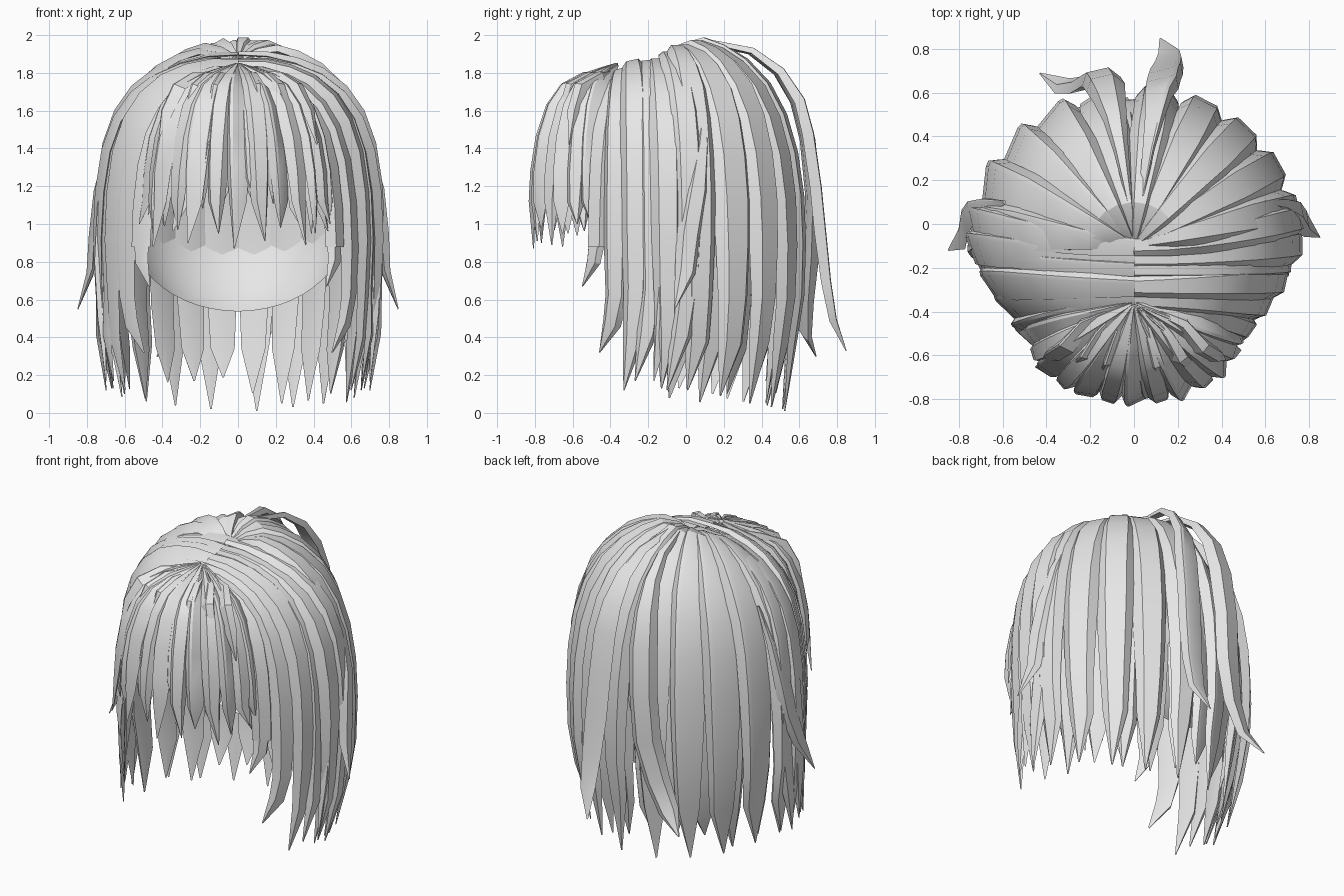
import bpy, bmesh, math, random
from mathutils import Vector as V

if "Cube" in bpy.data.objects:
    bpy.data.objects.remove(bpy.data.objects["Cube"])

random.seed(4)
grey = bpy.data.materials.new("light grey")
grey.diffuse_color = (0.8, 0.8, 0.8, 1)
grey.use_nodes = True
grey.node_tree.nodes["Principled BSDF"].inputs["Base Color"].default_value = grey.diffuse_color


def finish(name, bm, angle=28):
    me = bpy.data.meshes.new(name)
    bm.to_mesh(me)
    bm.free()
    ob = bpy.data.objects.new(name, me)
    bpy.context.collection.objects.link(ob)
    me.materials.append(grey)
    bpy.ops.object.select_all(action='DESELECT')
    ob.select_set(True)
    bpy.context.view_layer.objects.active = ob
    bpy.ops.object.shade_smooth_by_angle(angle=math.radians(angle))
    return ob


def strand(bm, pts, width, root=0.15, thick=0.05, centre=(0, -0.1, 1.1), lean=1):
    """Ridged lock of hair swept along pts, tapering to a point."""
    pts = [V(p) for p in pts]
    n = len(pts) - 1
    section = [(-.5, -1), (-.27 * lean - .05, .1), (.30 - .05 * lean, .1), (.5, -1), (0, -1.2)]
    rings = []
    for i, p in enumerate(pts):
        t = i / n
        w = width * min(1, root + (1 - root) * t / 0.42) * (1 if t < .7 else 1 - .45 * (t - .7) / .3)
        d = thick * min(1, .35 + t * 1.8) * (1 if t < .7 else 1 - .6 * (t - .7) / .3)
        if i == n:
            w, d = width * .04, .004
        tan = (pts[min(i + 1, n)] - pts[max(i - 1, 0)]).normalized()
        out = p - V(centre)
        out.z = max(0, out.z)
        side = tan.cross(out).normalized()
        nor = side.cross(tan).normalized()
        rings.append([bm.verts.new(p + side * a * w + nor * b * d) for a, b in section])
    for a, b in zip(rings, rings[1:]):
        for k in range(5):
            j = (k + 1) % 5
            bm.faces.new((a[k], a[j], b[j], b[k]))
    bm.faces.new(rings[0][::-1])
    bm.faces.new(rings[-1])
    bmesh.ops.recalc_face_normals(bm, faces=bm.faces)


# skull cap, open along a slanted plane from forehead to nape
bm = bmesh.new()
bmesh.ops.create_uvsphere(bm, u_segments=40, v_segments=24, radius=1)
for v in bm.verts:
    v.co = V((v.co.x * .60, v.co.y * .55 + .02, v.co.z * .70 + 1.13))
bmesh.ops.bisect_plane(bm, geom=bm.verts[:] + bm.edges[:] + bm.faces[:],
                       plane_co=(0, .36, .48), plane_no=(0, -.76, -.65), clear_outer=True)
finish("scalp_cap", bm, 60)

# fall of a lock: share of the sideways reach against height
FALL = [(.03, 1.90), (.14, 1.96), (.27, 1.985), (.42, 1.945), (.58, 1.87), (.74, 1.745), (.86, 1.58),
        (.94, 1.38), (.985, 1.15), (1, .9), (.99, .62), (.94, .38)]


def back_lock(bm, deg, width, tip, scale=1, lift=0, lean=1):
    a = math.radians(deg)
    c, s = math.cos(a), math.sin(a)
    reach = scale / math.sqrt((c / .77) ** 2 + (s / .73) ** 2)
    flat = .07 * (1 - max(0, s))           # the crown is lower towards the sides
    pts = [(c * reach * f, -.1 + s * reach * f,
            z + lift - flat * max(0, 1 - f) * min(1, f * 5)) for f, z in FALL]
    x, y, _ = pts[-1]
    pts.append((x * .93, y * .92 - .05 * abs(c), tip))
    strand(bm, pts, width, lean=lean)


# main fan over the back of the head
bm = bmesh.new()
for i, (deg, w, tip) in enumerate([(81, .20, .01), (63, .21, .03), (46, .22, .05),
                                   (29, .22, .09), (13, .20, .12)]):
    back_lock(bm, deg, w, tip, 1.0, -.012 * (i % 2), 1)
    back_lock(bm, 184 - deg, w, tip + .01, 1.0, -.012 * ((i + 1) % 2), -1)
finish("back_locks", bm)

# shorter fan beneath, filling the gaps
bm = bmesh.new()
for i in range(12):
    deg = 5 + i * 170 / 11
    back_lock(bm, deg, .19, random.uniform(.04, .20), .92, -.045, 1 if i % 2 else -1)
finish("under_locks", bm)

# locks parted in the middle and falling on each side:
# root y, hanging y, root z, reach, tip, width
PARTED = [(-.10, .02, 1.91, .765, (.70, -.10, .12), .17),
          (-.16, -.10, 1.875, .765, (.67, -.13, .13), .17),
          (-.21, -.18, 1.865, .715, (.66, -.27, .17), .16),
          (-.29, -.27, 1.865, .69, (.60, -.33, .12), .17),
          (-.35, -.38, 1.82, .615, (.50, -.46, .32), .16),
          (-.37, -.49, 1.79, .535, (.47, -.55, .67), .13)]
SIDE = [(0, 0), (.2, -.0), (.4, -.03), (.58, -.085), (.74, -.18), (.86, -.31), (.94, -.48),
        (.985, -.70), (1, -.95), (.985, -1.2)]
bm = bmesh.new()
for sx in (-1, 1):
    for y0, y1, z0, reach, tip, w in PARTED:
        pts = []
        for f, dz in SIDE:
            k = f ** 1.6
            drop = -dz / 1.2 * max(1.2, 0)
            z = z0 - drop
            z = max(z, tip[2] + .22 * drop)
            pts.append((sx * reach * max(f, -.0), y0 + (y1 - y0) * k, z))
        last = V(pts[-1])
        end = V((sx * tip[0], tip[1], tip[2]))
        mid = last.lerp(end, .5) + V((sx * .025, .015, 0))
        strand(bm, pts + [mid, end], w, root=.55, thick=.045,
               centre=(0, -.12, 1.1), lean=sx)
finish("side_locks", bm)

# loose locks that flick outwards
bm = bmesh.new()
for sx in (-1, 1):
    dy = .03 * sx
    strand(bm, [(sx * .60, .10, 1.63), (sx * .70, .09, 1.42), (sx * .765, .06, 1.18),
                (sx * .79, .02, .95), (sx * .80, -.03 + dy, .75), (sx * .85, -.09 + dy, .55)],
           .13, thick=.04, lean=sx)
    strand(bm, [(sx * .55, -.12, 1.66), (sx * .67, -.10, 1.4), (sx * .74, -.08, 1.1),
                (sx * .755, -.09, .8), (sx * .74, -.12, .5), (sx * .70, -.17, .17)],
           .12, thick=.04, lean=-sx)
strand(bm, [(-.02, .10, 1.97), (-.06, .34, 1.93), (-.09, .5, 1.82), (-.12, .61, 1.66), (-.14, .67, 1.45),
            (-.16, .70, 1.15), (-.18, .69, .85), (-.24, .66, .6), (-.32, .65, .42), (-.43, .69, .30)],
       .18, thick=.05, centre=(0, 0, 1.1))
strand(bm, [(.03, .10, 1.98), (.07, .36, 1.93), (.10, .52, 1.82), (.12, .63, 1.66), (.14, .68, 1.48),
            (.15, .72, 1.2), (.16, .745, .95), (.17, .77, .7), (.17, .80, .5), (.12, .85, .33)],
       .15, thick=.05, centre=(0, 0, 1.1), lean=-1)
finish("loose_locks", bm)

# fringe fanning out from the front of the parting
FRINGE = [(.03, 1.85), (.2, 1.825), (.42, 1.79), (.64, 1.735), (.8, 1.63), (.92, 1.46), (.98, 1.28), (1, 1.12)]


def fringe_lock(bm, deg, width, tip, scale=1, lift=0, lean=1):
    a = math.radians(deg)
    hx, hy = .50 * scale * math.cos(a), -.50 - .33 * scale * math.sin(a)
    pts = [(hx * f, -.36 + (hy + .36) * f, tip + .06 + (z + lift - tip - .06) * 1.0)
           for f, z in FRINGE if z > tip + .1]
    pts.append((hx * 1.01 + .02 * lean, hy * .975, tip))
    strand(bm, pts, width, root=.12, thick=.045, centre=(0, -.45, 1.1), lean=lean)


bm = bmesh.new()
tips = [1.0, 1.0, .95, .89, .98, .91, .87, .95, .90, .97, .88, .94, 1.0]
for i, tip in enumerate(tips):
    fringe_lock(bm, 2 + i * 176 / 12, .125, tip, 1 - .03 * (i % 2), 0, 1 if i % 2 else -1)
for i in range(10):
    fringe_lock(bm, 10 + i * 160 / 9, .11, random.uniform(.93, 1.12), .92, -.03, -1 if i % 2 else 1)
finish("fringe_locks", bm)

# short tufts on top of the fringe
bm = bmesh.new()
for sx in (-1, 1):
    for x, y in ((.10, -.60), (.20, -.57), (.29, -.52)):
        strand(bm, [(sx * x * .35, -.40, 1.81), (sx * x * .8, y + .06, 1.80),
                    (sx * x * 1.12, y - .05, 1.74), (sx * x * 1.35, y - .09, 1.60),
                    (sx * x * 1.45, y - .10, 1.42)],
               .08, root=.4, thick=.04, centre=(0, -.4, 1.1), lean=sx)
finish("fringe_tufts", bm)
